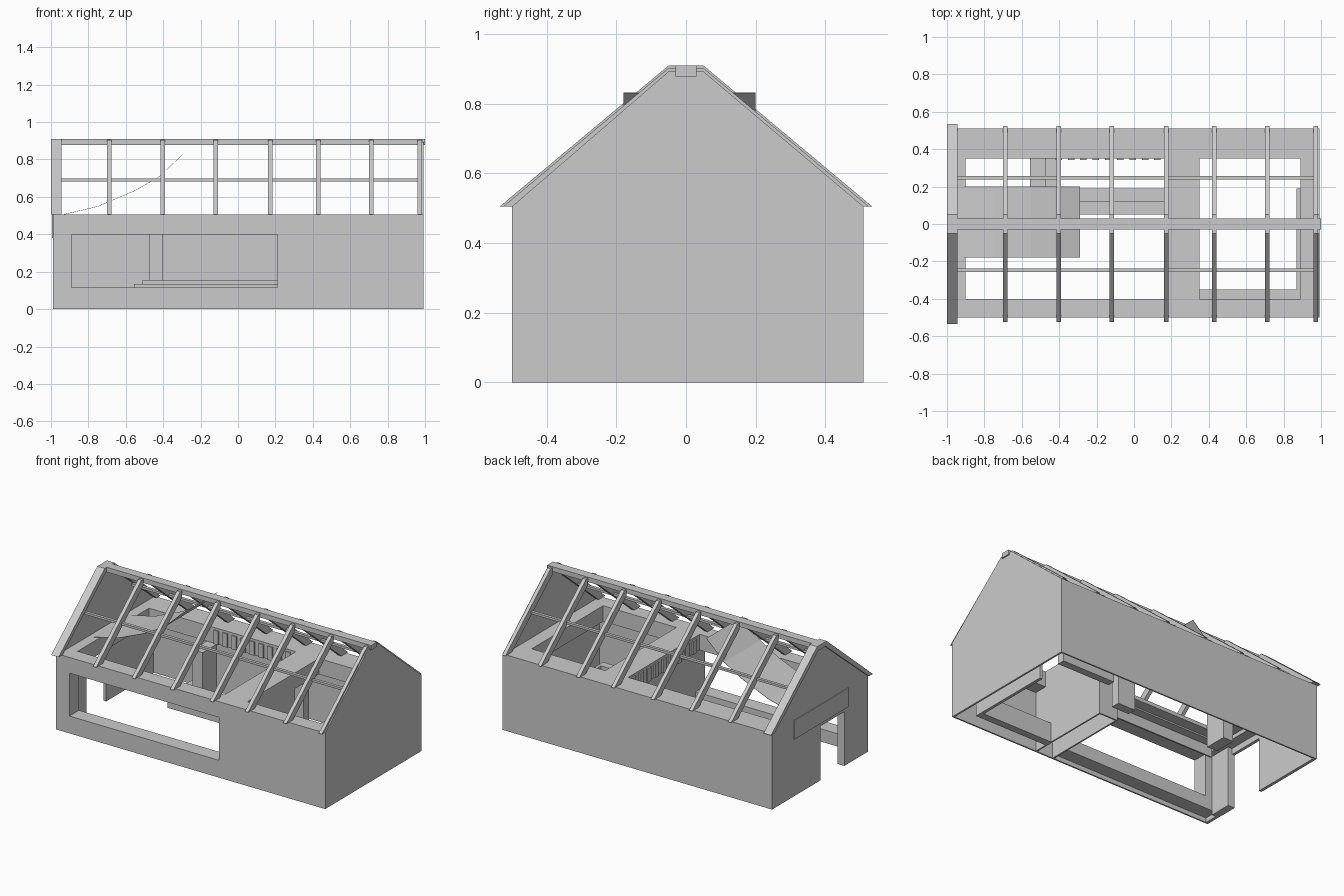
import bpy, bmesh
from mathutils import Vector

old = bpy.data.objects.get("Cube")
if old:
    bpy.data.objects.remove(old, do_unlink=True)

grey = bpy.data.materials.new("plain grey")
grey.use_nodes = True
tone = (0.6, 0.6, 0.6, 1)
grey.diffuse_color = tone
grey.node_tree.nodes["Principled BSDF"].inputs["Base Color"].default_value = tone


def prism(name, outline, start, end, axis="x"):
    """Extrude an outline of (y, z) along x, or of (x, z) along y."""
    bm = bmesh.new()
    place = (lambda a, b: (start, a, b)) if axis == "x" else (lambda a, b: (a, start, b))
    face = bm.faces.new([bm.verts.new(place(a, b)) for a, b in outline])
    moved = bmesh.ops.extrude_face_region(bm, geom=[face])["geom"]
    shift = Vector((end - start, 0, 0)) if axis == "x" else Vector((0, end - start, 0))
    bmesh.ops.translate(bm, vec=shift, verts=[v for v in moved if isinstance(v, bmesh.types.BMVert)])
    bmesh.ops.recalc_face_normals(bm, faces=bm.faces)
    mesh = bpy.data.meshes.new(name)
    bm.to_mesh(mesh)
    bm.free()
    mesh.materials.append(grey)
    obj = bpy.data.objects.new(name, mesh)
    bpy.context.collection.objects.link(obj)
    return obj


def box(name, x0, x1, y0, y1, z0, z1):
    return prism(name, [(y0, z0), (y1, z0), (y1, z1), (y0, z1)], x0, x1)


LEFT, RIGHT, FRONT, BACK, EAVE = -0.99, 0.992, -0.5, 0.51, 0.505

# Front wall around the long window
box("front_wall_foot", LEFT, 0.21, FRONT, -0.49, 0, 0.115)
box("front_wall_sill", LEFT, 0.21, -0.49, -0.4, 0.03, 0.115)
box("front_wall_lintel", LEFT, 0.21, FRONT, -0.4, 0.4, EAVE)
box("front_wall_corner", LEFT, -0.89, FRONT, -0.4, 0.115, 0.4)
box("front_wall_solid", 0.21, RIGHT, FRONT, -0.49, 0, EAVE)

# Back wall and gable ends
box("back_wall", LEFT, RIGHT, 0.5, BACK, 0, EAVE)
roof_line = [(BACK, EAVE), (0.05, 0.893), (-0.05, 0.893), (FRONT, EAVE)]
prism("plain_gable", [(FRONT, 0), (BACK, 0)] + roof_line, 0.98, RIGHT)
doorway = [(FRONT, 0), (-0.25, 0), (-0.25, 0.36), (0.0, 0.36), (0.0, 0), (BACK, 0)]
prism("door_gable", doorway + roof_line, LEFT, -0.97)
box("door_jamb", -0.97, -0.94, -0.4, -0.25, 0, 0.4)
box("door_header", -0.995, LEFT, -0.29, 0.28, 0.38, EAVE)

# Ceiling frame around the two openings
box("ceiling_back", LEFT, RIGHT, 0.35, 0.5, 0.4, EAVE)
box("ceiling_front", 0.21, RIGHT, -0.49, -0.4, 0.4, EAVE)
box("ceiling_left", -0.97, -0.9, -0.4, 0.35, 0.4, EAVE)
box("ceiling_right", 0.89, 0.98, -0.4, 0.35, 0.4, EAVE)
box("ceiling_cross", 0.18, 0.35, -0.4, 0.35, 0.4, EAVE)

# Hollow partition and its upright slats
box("partition_window_side", 0.21, 0.22, -0.49, 0.1, 0, 0.4)
box("partition_room_side", 0.34, 0.35, -0.49, 0.1, 0, 0.4)
box("partition_end", 0.22, 0.34, 0.09, 0.1, 0, 0.4)
box("partition_post", 0.21, 0.34, 0.2, 0.26, 0, 0.4)
for i in range(9):
    y = -0.36 + i * 0.08
    box("partition_slat", 0.17, 0.18, y, y + 0.04, 0.4, 0.49)
    x = -0.42 + i * 0.066
    box("back_slat", x, x + 0.035, 0.342, 0.35, 0.4, 0.49)

# Open-bottomed stepped bench, its return and the column
box("bench_riser", -0.555, 0.21, 0.05, 0.06, 0.05, 0.135)
box("bench_low", -0.555, 0.21, 0.06, 0.12, 0.12, 0.135)
box("bench_high", -0.51, 0.21, 0.12, 0.19, 0.13, 0.155)
box("bench_return", -0.555, -0.45, 0.19, 0.35, 0.115, 0.135)
box("column", -0.475, -0.4, 0.2, 0.35, 0, 0.4)

# Low ledges in the closed room
box("ledge_front", 0.35, 0.89, -0.4, -0.35, 0, 0.13)
box("ledge_side", 0.87, 0.89, -0.35, 0.19, 0, 0.13)
box("ledge_back", 0.5, 0.89, 0.36, 0.41, 0.02, 0.13)

# Thin curved sheet sweeping up from the door gable
curve = [(-0.94, EAVE), (-0.75, 0.55), (-0.55, 0.635), (-0.42, 0.71), (-0.29, 0.833)]
prism("curved_sheet", curve + [(x, z - 0.002) for x, z in reversed(curve)], -0.18, 0.2, "y")

# Barge boards, rafters and purlins on both slopes
barge = [(0.03, 0.91), (0.05, 0.91), (0.535, EAVE), (0.495, EAVE), (0.03, 0.885)]
rafter = [(0.03, 0.903), (0.05, 0.903), (0.525, EAVE), (0.455, EAVE), (0.03, 0.858)]
centres = (-0.688, -0.402, -0.12, 0.172, 0.43, 0.712, 0.973)
for side, label in ((-1, "front"), (1, "back")):
    prism(label + "_barge_board", [(side * y, z) for y, z in barge], -1.0, -0.945)
    for c in centres:
        prism(label + "_rafter", [(side * y, z) for y, z in rafter], c - 0.012, c + 0.012)
    y = side * 0.247
    box(label + "_purlin", -0.95, 0.98, y - 0.01, y + 0.01, 0.683, 0.698)

# Ridge beam
box("ridge_beam", -1.0, 1.0, -0.03, 0.03, 0.878, 0.91)
